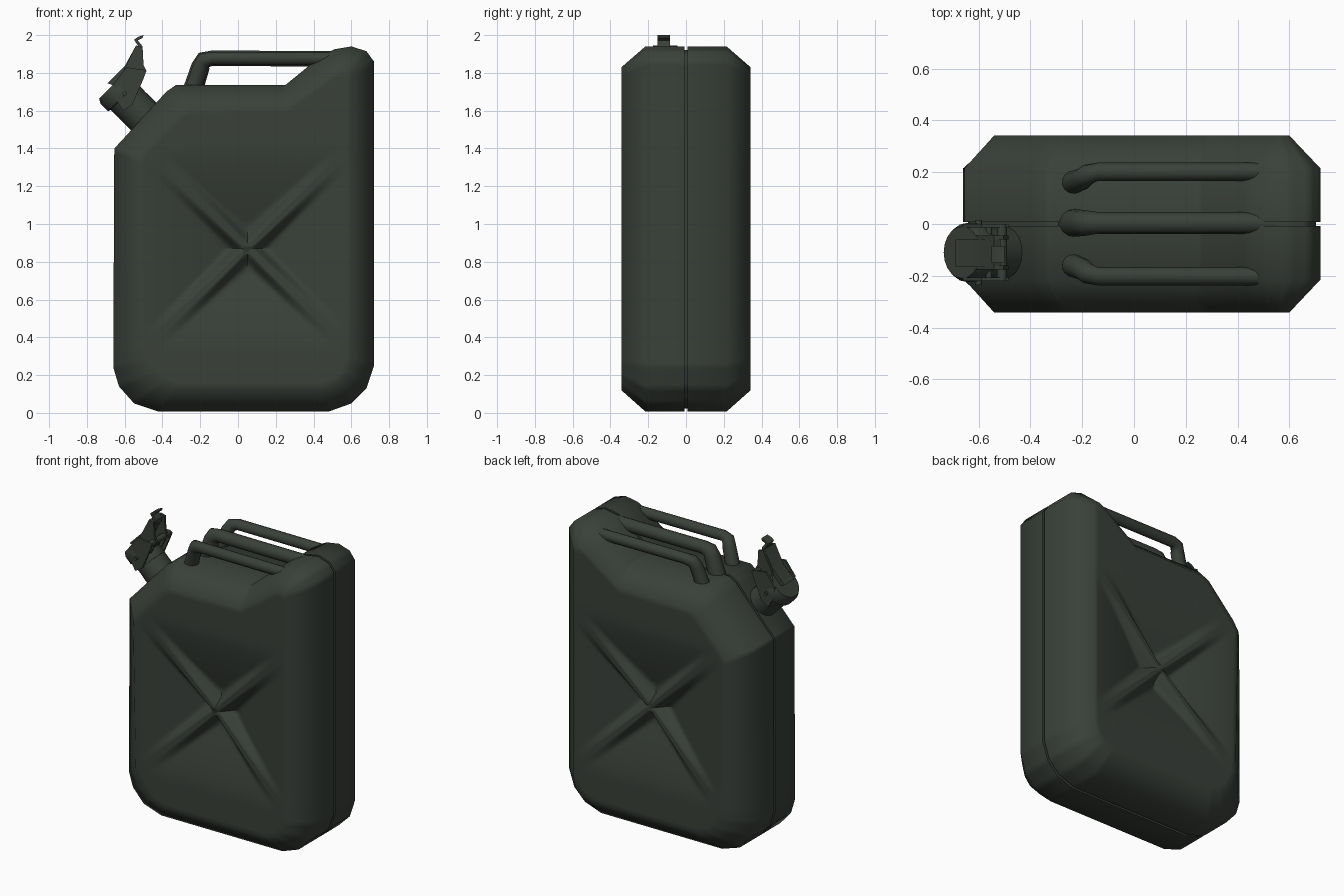
import bpy, bmesh, math
from mathutils import Vector

if "Cube" in bpy.data.objects:
    bpy.data.objects.remove(bpy.data.objects["Cube"])

green = bpy.data.materials.new("dark olive green")
green.diffuse_color = (0.041, 0.051, 0.041, 1)
green.use_nodes = True
green.node_tree.nodes["Principled BSDF"].inputs["Base Color"].default_value = green.diffuse_color


def finish(name, bm, angle=40):
    bmesh.ops.recalc_face_normals(bm, faces=bm.faces)
    me = bpy.data.meshes.new(name)
    bm.to_mesh(me)
    bm.free()
    ob = bpy.data.objects.new(name, me)
    bpy.context.collection.objects.link(ob)
    me.materials.append(green)
    bpy.ops.object.select_all(action='DESELECT')
    ob.select_set(True)
    bpy.context.view_layer.objects.active = ob
    bpy.ops.object.shade_smooth_by_angle(angle=math.radians(angle))
    return ob


# --- Can body: outer outline paired with the inner edge of its wide chamfer
pairs = [  # outer x, z, inner x, z
    (-0.42, 0.007, -0.33, 0.12), (0.48, 0.007, 0.46, 0.12), (0.60, 0.05, 0.54, 0.15),
    (0.68, 0.13, 0.58, 0.20), (0.72, 0.25, 0.60, 0.27), (0.72, 0.34, 0.60, 0.34),
    (0.72, 1.40, 0.60, 1.40), (0.72, 1.86, 0.60, 1.80), (0.68, 1.915, 0.59, 1.82),
    (0.60, 1.94, 0.56, 1.83), (0.51, 1.925, 0.52, 1.81), (0.44, 1.89, 0.47, 1.77),
    (0.25, 1.735, 0.27, 1.63), (-0.33, 1.735, -0.27, 1.62), (-0.38, 1.70, -0.31, 1.60),
    (-0.62, 1.437, -0.50, 1.40), (-0.655, 1.40, -0.54, 1.34), (-0.66, 0.32, -0.52, 0.322),
    (-0.66, 0.24, -0.50, 0.27), (-0.63, 0.14, -0.46, 0.20), (-0.55, 0.05, -0.41, 0.15)]
outer, inner = [], []
for i, p in enumerate(pairs):
    a, b = Vector(p), Vector(pairs[(i + 1) % len(pairs)])
    n = max(1, round((b - a).length / 0.025))
    for k in range(n):
        v = a.lerp(b, k / n)
        outer.append(Vector((v[0], v[1])))
        inner.append(Vector((v[2], v[3])))
C = Vector((0.05, 0.87))


def dent(p):
    """Four triangular hollows that deepen toward the centre, parted by an X of ridges."""
    u, v = abs(p.x - C.x) / 0.55, abs(p.y - C.y) / 0.53
    hollow = max(0, 1 - max(u, v)) ** 1.4
    d = min(1, max(0, abs(u - v) * 0.385 - 0.012) / 0.06)   # distance from the ridge line
    d = d * d * (3 - 2 * d)
    return hollow * (0.035 + 0.105 * d)


bm = bmesh.new()
groove = [o + (i - o).normalized() * 0.02 for o, i in zip(outer, inner)]
rings = []
for s in (-1, 1):
    side = [[(p, 0.008) for p in groove], [(p, 0.008) for p in outer],
            [(p, 0.215) for p in outer], [(p, 0.342) for p in inner]]
    for k in range(1, 19):
        ring = [C + (p - C) * (1 - k / 18.8) for p in inner]
        side.append([(p, 0.342 - dent(p)) for p in ring])
    verts = [[bm.verts.new((p.x, s * y, p.y)) for p, y in r] for r in side]
    rings = verts[::-1] if s < 0 else rings + verts
N = len(outer)
for r0, r1 in zip(rings, rings[1:]):
    for i in range(N):
        j = (i + 1) % N
        bm.faces.new((r0[i], r0[j], r1[j], r1[i]))
bm.faces.new(rings[0])
bm.faces.new(rings[-1])
finish("can_body", bm, 60)


# --- Helpers for tubes, solid rods and extruded plates
def tube(name, pts, radii, sides=14, angle=50):
    bm = bmesh.new()
    pts = [Vector(p) for p in pts]
    if not isinstance(radii, (list, tuple)):
        radii = [radii] * len(pts)
    loops = []
    for i, p in enumerate(pts):
        d = (pts[min(i + 1, len(pts) - 1)] - pts[max(i - 1, 0)]).normalized()
        u = Vector((0, 1, 0)) if abs(d.y) < 0.9 else Vector((1, 0, 0))
        u = (u - d * u.dot(d)).normalized()
        w = d.cross(u)
        loops.append([bm.verts.new(p + radii[i] * (u * math.cos(k * math.tau / sides)
                      + w * math.sin(k * math.tau / sides))) for k in range(sides)])
    for a, b in zip(loops, loops[1:]):
        for k in range(sides):
            j = (k + 1) % sides
            bm.faces.new((a[k], a[j], b[j], b[k]))
    bm.faces.new(loops[0])
    bm.faces.new(loops[-1])
    return finish(name, bm, angle)


def plate(name, profile, y0, y1):
    bm = bmesh.new()
    f = bm.faces.new([bm.verts.new((x, y0, z)) for x, z in profile])
    ext = bmesh.ops.extrude_face_region(bm, geom=[f])
    bmesh.ops.translate(bm, vec=(0, y1 - y0, 0),
                        verts=[v for v in ext["geom"] if isinstance(v, bmesh.types.BMVert)])
    return finish(name, bm, 30)


# --- Three carrying handles with legs that flare toward the body
for name, y, tuck, r in (("handle_front", -0.202, 0.045, 0.035),
                         ("handle_middle", 0.004, 0, 0.042),
                         ("handle_back", 0.202, 0.045, 0.035)):
    s = -1 if y < 0 else 1
    tube(name, [(0.55, y, 1.875), (-0.14, y, 1.877), (-0.18, y - s * tuck * 0.25, 1.868),
                (-0.198, y - s * tuck * 0.6, 1.835), (-0.245, y - s * tuck, 1.69)],
         [r, r, r * 1.15, r * 1.2, r * 1.3])

# --- Pouring neck and cap, tilted 45 degrees
SY = -0.11


def on_axis(t):
    return (-0.47 - t * 0.7071, SY, 1.54 + t * 0.7071)


tube("neck", [on_axis(t) for t in (-0.1, 0.03, 0.14)], [0.1, 0.1, 0.098], 20)
tube("cap", [on_axis(t) for t in (0.13, 0.135, 0.19, 0.195, 0.25, 0.275)],
     [0.09, 0.1, 0.1, 0.114, 0.114, 0.1], 20, 30)

# --- Closing latch: side cheeks, cross pins, lever and thumb tab
for name, y in (("latch_cheek_front", SY - 0.11), ("latch_cheek_back", SY + 0.096)):
    plate(name, [(-0.66, 1.74), (-0.645, 1.66), (-0.61, 1.60), (-0.56, 1.63), (-0.53, 1.70),
                 (-0.50, 1.77), (-0.485, 1.81), (-0.53, 1.82), (-0.59, 1.83)], y, y + 0.014)
for name, y in (("lever_arm_front", SY - 0.065), ("lever_arm_back", SY + 0.05)):
    plate(name, [(-0.60, 1.83), (-0.58, 1.865), (-0.54, 1.945), (-0.505, 1.935), (-0.50, 1.84),
                 (-0.485, 1.81), (-0.53, 1.72), (-0.62, 1.74)], y, y + 0.015)
plate("latch_lever", [(-0.69, 1.745), (-0.60, 1.835), (-0.54, 1.945), (-0.515, 1.93),
                      (-0.56, 1.84), (-0.58, 1.80), (-0.65, 1.73)], SY - 0.055, SY + 0.05)
plate("thumb_tab", [(-0.54, 1.91), (-0.53, 1.945), (-0.55, 1.975), (-0.53, 1.99), (-0.50, 2.0),
                    (-0.505, 1.985), (-0.53, 1.972), (-0.505, 1.94), (-0.505, 1.91)],
      -0.15, -0.085)
for i, (x, z, h, r) in enumerate(((-0.60, 1.69, 0.125, 0.012), (-0.51, 1.80, 0.11, 0.02),
                                  (-0.56, 1.74, 0.11, 0.012))):
    tube(f"latch_pin_{i + 1}", [(x, SY - h, z), (x, SY + h, z)], r, 10)
